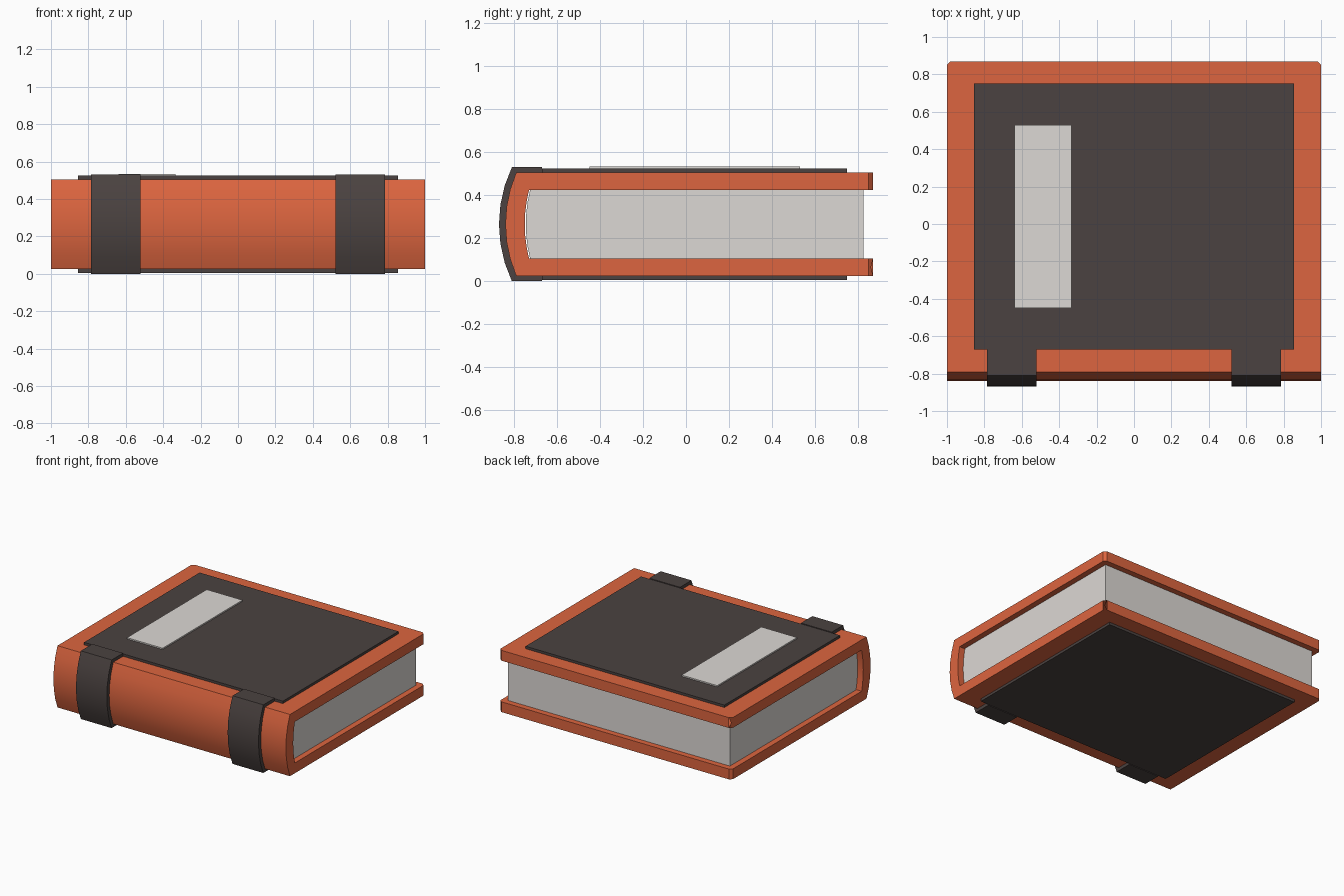
import bpy, bmesh, math

if "Cube" in bpy.data.objects:
    bpy.data.objects.remove(bpy.data.objects["Cube"])

MID = 0.265  # centre height of the book


def material(name, rgb):
    m = bpy.data.materials.new(name)
    m.diffuse_color = (*rgb, 1)
    m.use_nodes = True
    m.node_tree.nodes["Principled BSDF"].inputs["Base Color"].default_value = m.diffuse_color
    return m


ORANGE = material("orange_leather", (0.72, 0.13, 0.05))
DARK = material("dark_leather", (0.07, 0.055, 0.052))
PAPER = material("paper", (0.72, 0.69, 0.66))


def arc(y, half, sag, n=6):
    """Bulging spine curve from top to bottom in the y-z plane."""
    r = (half * half + sag * sag) / (2 * sag)
    a = math.asin(half / r)
    pts = []
    for i in range(n + 1):
        t = a - 2 * a * i / n
        pts.append((y + r * math.cos(a) - r * math.cos(t), MID + r * math.sin(t)))
    return pts


def finish(name, bm, mat, smooth=True):
    bmesh.ops.recalc_face_normals(bm, faces=bm.faces)
    me = bpy.data.meshes.new(name)
    bm.to_mesh(me)
    bm.free()
    ob = bpy.data.objects.new(name, me)
    bpy.context.collection.objects.link(ob)
    me.materials.append(mat)
    if smooth:
        bpy.ops.object.select_all(action='DESELECT')
        ob.select_set(True)
        bpy.context.view_layer.objects.active = ob
        bpy.ops.object.shade_smooth_by_angle(angle=math.radians(25))
    return ob


def c_shell(outer, inner, x0, x1):
    """C-shaped band between two matching profiles, extruded along x."""
    bm = bmesh.new()
    rings = [[[bm.verts.new((x, y, z)) for y, z in prof] for prof in (outer, inner)]
             for x in (x0, x1)]
    (o0, i0), (o1, i1) = rings
    for k in range(len(outer) - 1):
        for a, b in ((o0, o1), (i0, i1), (o0, i0), (o1, i1)):
            bm.faces.new((a[k], a[k + 1], b[k + 1], b[k]))
    for k in (0, -1):
        bm.faces.new((o0[k], o1[k], i1[k], i0[k]))
    return bm


def profile(y_end, y, half, sag):
    return [(y_end, MID + half)] + arc(y, half, sag) + [(y_end, MID - half)]


def box(name, x, y, z, mat):
    bm = bmesh.new()
    bmesh.ops.create_cube(bm, size=1)
    for v in bm.verts:
        v.co = [r[0] if c < 0 else r[1] for c, r in zip(v.co, (x, y, z))]
    return finish(name, bm, mat, smooth=False)


# Cover with rounded spine and clipped fore-edge corners
bm = c_shell(profile(0.87, -0.79, 0.24, 0.05), profile(0.87, -0.73, 0.16, 0.02), -1, 1)
corners = [e for e in bm.edges
           if all(v.co.y > 0.86 and abs(v.co.x) > 0.99 for v in e.verts)
           and abs(e.verts[0].co.z - e.verts[1].co.z) > 0.01]
bmesh.ops.bevel(bm, geom=corners, offset=0.02, segments=1, affect='EDGES')
finish("cover", bm, ORANGE)

# Page block following the inside of the spine
bm = bmesh.new()
side = [bm.verts.new((-0.955, y, z)) for y, z in profile(0.825, -0.725, 0.16, 0.02)]
face = bm.faces.new(side)
ext = bmesh.ops.extrude_face_region(bm, geom=[face], use_keep_orig=True)
for v in ext["geom"]:
    if isinstance(v, bmesh.types.BMVert):
        v.co.x = 0.955
finish("pages", bm, PAPER)

# Inlaid panels on both covers
for name, z in (("top_panel", (0.5, 0.524)), ("bottom_panel", (0.005, 0.03))):
    box(name, (-0.855, 0.855), (-0.67, 0.75), z, DARK)

# Straps wrapping the spine
for name, s in (("left_strap", -1), ("right_strap", 1)):
    bm = c_shell(profile(-0.67, -0.81, 0.265, 0.06),
                 profile(-0.67, -0.785, 0.235, 0.05), s * 0.52, s * 0.785)
    finish(name, bm, DARK)

# Title label
box("label", (-0.64, -0.333), (-0.45, 0.53), (0.515, 0.534), PAPER)
